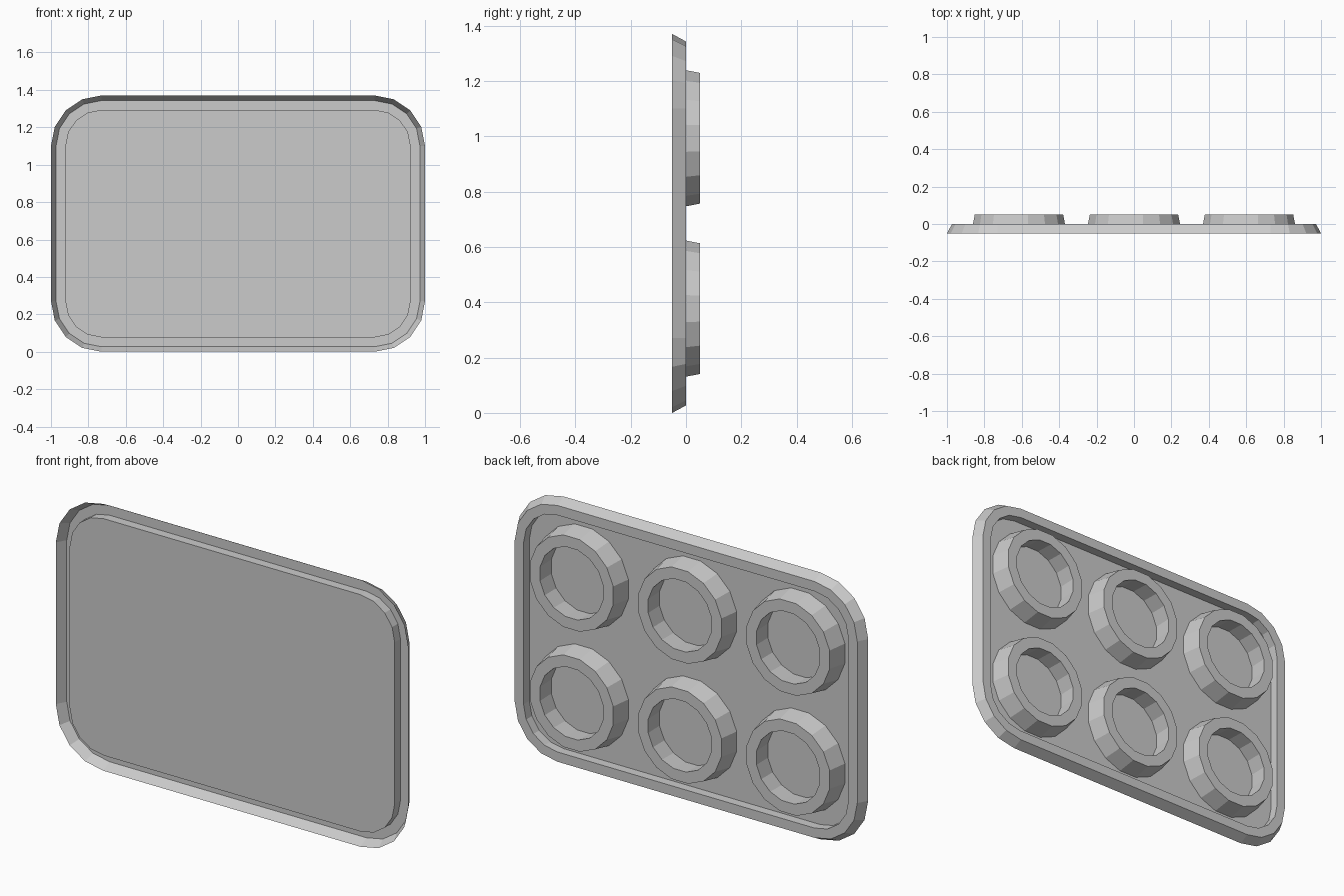
import bpy, bmesh
from math import sin, cos, pi

if "Cube" in bpy.data.objects:
    bpy.data.objects.remove(bpy.data.objects["Cube"])

CX, CZ, CORNER = 0.73, 0.415, 0.27   # corner centres, outer corner radius
MID_Z = 0.685
SEGS = 4


def rounded_rect(bm, inset, y):
    r = CORNER - inset
    verts = []
    for k, (sx, sz) in enumerate([(1, 1), (-1, 1), (-1, -1), (1, -1)]):
        for i in range(SEGS + 1):
            a = (k + i / SEGS) * pi / 2
            verts.append(bm.verts.new((sx * CX + r * cos(a), y, MID_Z + sz * CZ + r * sin(a))))
    return verts


def circle(bm, radius, y, n=16):
    return [bm.verts.new((radius * cos((i + 0.5) * 2 * pi / n), y, radius * sin((i + 0.5) * 2 * pi / n)))
            for i in range(n)]


def bridge(bm, a, b):
    n = len(a)
    for i in range(n):
        j = (i + 1) % n
        bm.faces.new((a[j], a[i], b[i], b[j]))


def finish(bm, name, location=(0, 0, 0)):
    mesh = bpy.data.meshes.new(name)
    bm.to_mesh(mesh)
    bm.free()
    obj = bpy.data.objects.new(name, mesh)
    obj.location = location
    bpy.context.collection.objects.link(obj)


# Thin tray sheet: flared rim, flat ledge, step wall and floor
bm = bmesh.new()
loops = [rounded_rect(bm, i, y) for i, y in
         [(0, -0.05), (0.027, 0), (0.077, 0), (0.077, -0.047)]]
for a, b in zip(loops, loops[1:]):
    bridge(bm, a, b)
bm.faces.new(loops[-1][::-1])
finish(bm, "tray")

# Six tapered cup rings standing on the back of the floor
for row, z in enumerate((0.377, 0.993)):
    for col, x in enumerate((-0.615, 0, 0.615)):
        bm = bmesh.new()
        rings = [circle(bm, r, y) for r, y in
                 [(0.26, -0.047), (0.241, 0.05), (0.183, 0.05), (0.187, -0.047)]]
        for a, b in zip(rings, rings[1:]):
            bridge(bm, a, b)
        finish(bm, f"cup_ring_{row}_{col}", (x, 0, z))
